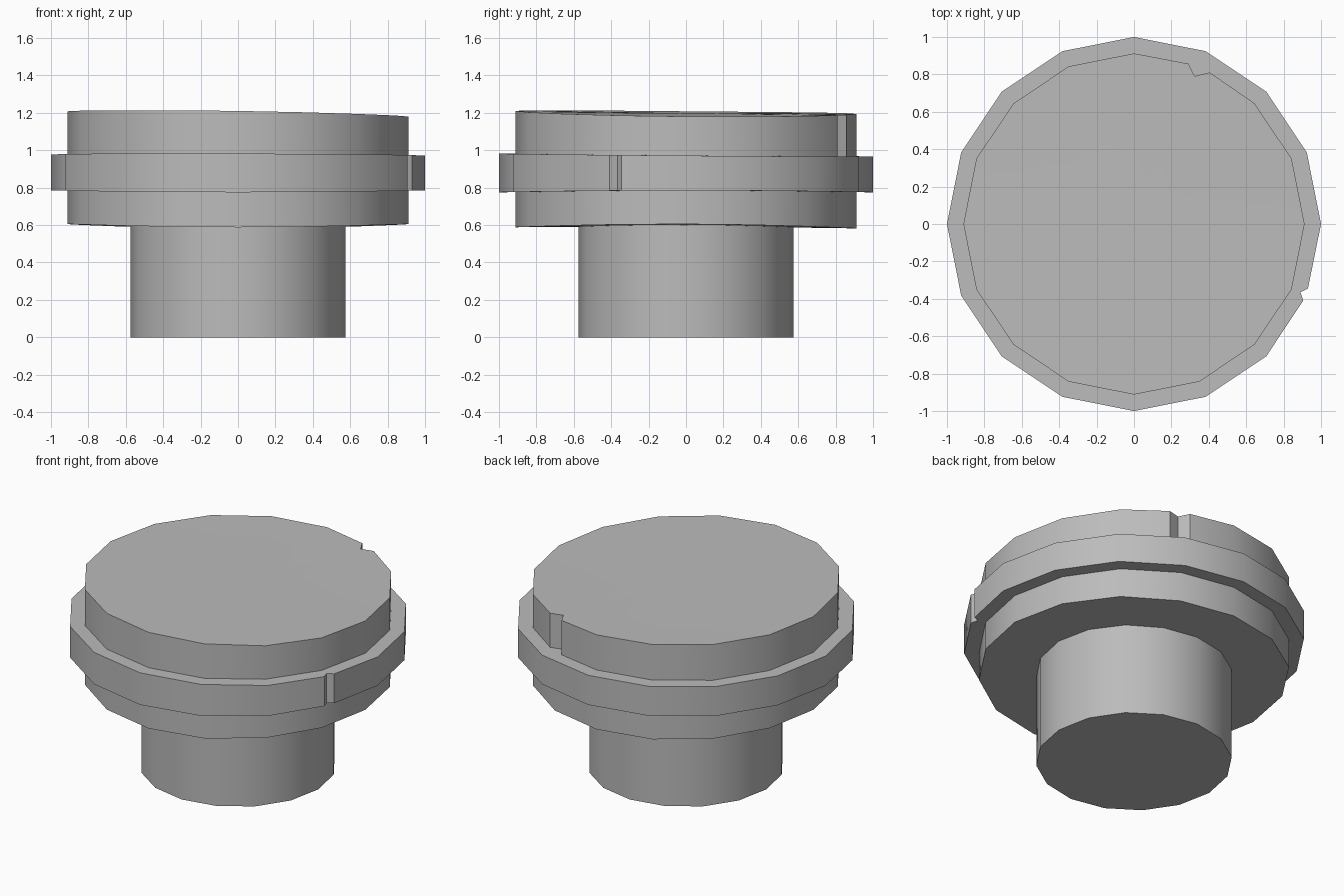
import bpy, bmesh
from math import sin, cos, pi, atan2, radians

cube = bpy.data.objects.get("Cube")
if cube:
    bpy.data.objects.remove(cube, do_unlink=True)

SIDES = 16

# One plain grey for every part
grey = bpy.data.materials.new("plain grey")
grey.use_nodes = True
grey.diffuse_color = (0.5, 0.5, 0.5, 1)
grey.node_tree.nodes["Principled BSDF"].inputs["Base Color"].default_value = (0.5, 0.5, 0.5, 1)


def ring(radius, notch_index=None, notch=()):
    """Polygon outline; one corner may be swapped for notch points."""
    points = []
    for i in range(SIDES):
        a = 2 * pi * i / SIDES
        if i == notch_index:
            points.extend(notch)
        else:
            points.append((radius * cos(a), radius * sin(a)))
    return points


def prism(name, outline, bottom, top):
    """Closed prism whose rims follow height functions of the angle."""
    bm = bmesh.new()
    rims, hubs = [], []
    for height in (bottom, top):
        rim = [bm.verts.new((x, y, height(atan2(y, x)))) for x, y in outline]
        middle = sum(v.co.z for v in rim) / len(rim)
        rims.append(rim)
        hubs.append(bm.verts.new((0, 0, middle)))
    low, high = rims
    n = len(outline)
    for i in range(n):
        j = (i + 1) % n
        bm.faces.new((low[i], low[j], high[j], high[i]))
        bm.faces.new((low[j], low[i], hubs[0]))
        bm.faces.new((high[i], high[j], hubs[1]))
    bmesh.ops.recalc_face_normals(bm, faces=bm.faces)
    mesh = bpy.data.meshes.new(name)
    bm.to_mesh(mesh)
    bm.free()
    mesh.materials.append(grey)
    obj = bpy.data.objects.new(name, mesh)
    bpy.context.collection.objects.link(obj)
    bpy.ops.object.select_all(action="DESELECT")
    obj.select_set(True)
    bpy.context.view_layer.objects.active = obj
    bpy.ops.object.shade_smooth_by_angle(angle=radians(30))


# Slightly uneven rim heights
def base_low(a):
    return 0.595 + 0.01 * cos(2 * a) - 0.003 * sin(a)


def flange_low(a):
    return 0.78 + 0.005 * cos(2 * a)


def flange_high(a):
    return 0.974 - 0.008 * sin(a) - 0.003 * cos(a)


def crown_high(a):
    return 1.198 - 0.014 * cos(a) - 0.008 * sin(a) - 0.004 * cos(2 * a)


# Stem
prism("stem", ring(0.575), lambda a: 0, lambda a: 0.61)

# Lower disc under the flange
prism("lower_disc", ring(0.912), base_low, lambda a: 0.79)

# Wide flange with a notch on its left side towards the front
flange_notch = [(0.905, -0.41), (0.89, -0.365), (0.93, -0.345)]
prism("flange", ring(1.0, 15, flange_notch), flange_low, flange_high)

# Top disc with a notch at the back
crown_notch = [(0.405, 0.81), (0.325, 0.79), (0.29, 0.857)]
prism("top_disc", ring(0.912, 3, crown_notch), lambda a: 0.96, crown_high)
